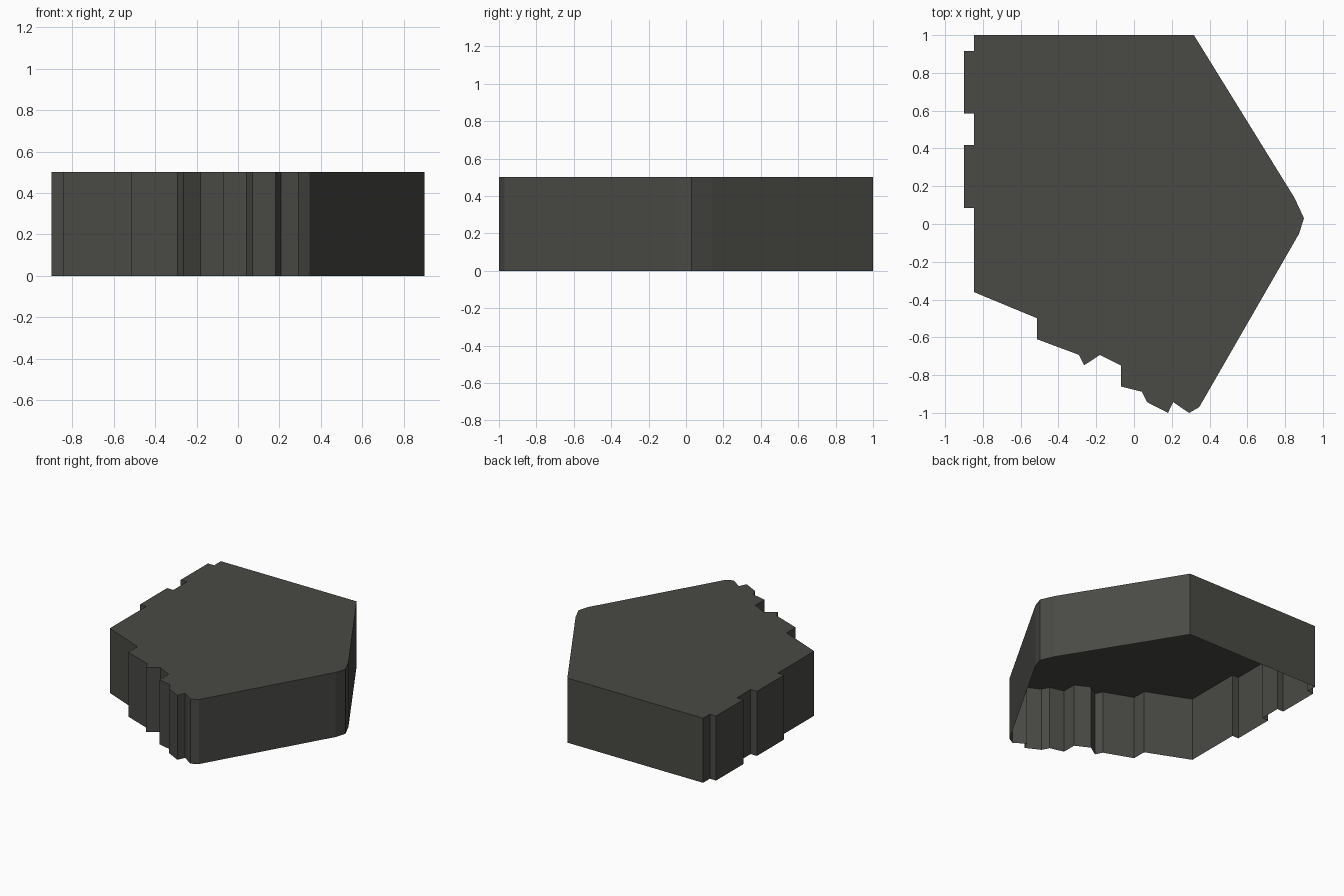
import bpy, bmesh

if "Cube" in bpy.data.objects:
    bpy.data.objects.remove(bpy.data.objects["Cube"])

HEIGHT = 0.5

# dark warm grey for the whole slab
grey = bpy.data.materials.new("dark stone grey")
grey.diffuse_color = (0.067, 0.067, 0.06, 1)
grey.use_nodes = True
grey.node_tree.nodes["Principled BSDF"].inputs["Base Color"].default_value = grey.diffuse_color

# straight back edge, blunt right-hand point and jagged front edge, clockwise
outline = [(-0.847, 1), (0.317, 1), (0.85, 0.138), (0.9, 0.03), (0.873, -0.053),
           (0.345, -0.97), (0.292, -1), (0.207, -0.943), (0.18, -1),
           (0.069, -0.943), (0.041, -0.888), (-0.07, -0.86), (-0.07, -0.749),
           (-0.18, -0.693), (-0.264, -0.748), (-0.291, -0.693), (-0.513, -0.61),
           (-0.513, -0.499), (-0.846, -0.361)]

# two square teeth along the left edge
for y0, y1 in ((0.085, 0.417), (0.584, 0.917)):
    outline += [(-0.846, y0), (-0.9, y0), (-0.9, y1), (-0.846, y1)]

# hollow shell: walls and top plate, open underneath
bm = bmesh.new()
top = bm.faces.new([bm.verts.new((x, y, HEIGHT)) for x, y in outline])
rim = bmesh.ops.extrude_edge_only(bm, edges=top.edges[:])["geom"]
bmesh.ops.translate(bm, vec=(0, 0, -HEIGHT),
                    verts=[v for v in rim if isinstance(v, bmesh.types.BMVert)])
bmesh.ops.recalc_face_normals(bm, faces=bm.faces[:])
top.normal_update()
if top.normal.z < 0:
    bmesh.ops.reverse_faces(bm, faces=bm.faces[:])

mesh = bpy.data.meshes.new("jagged_slab")
bm.to_mesh(mesh)
bm.free()
mesh.materials.append(grey)
slab = bpy.data.objects.new("jagged_slab", mesh)
bpy.context.collection.objects.link(slab)
